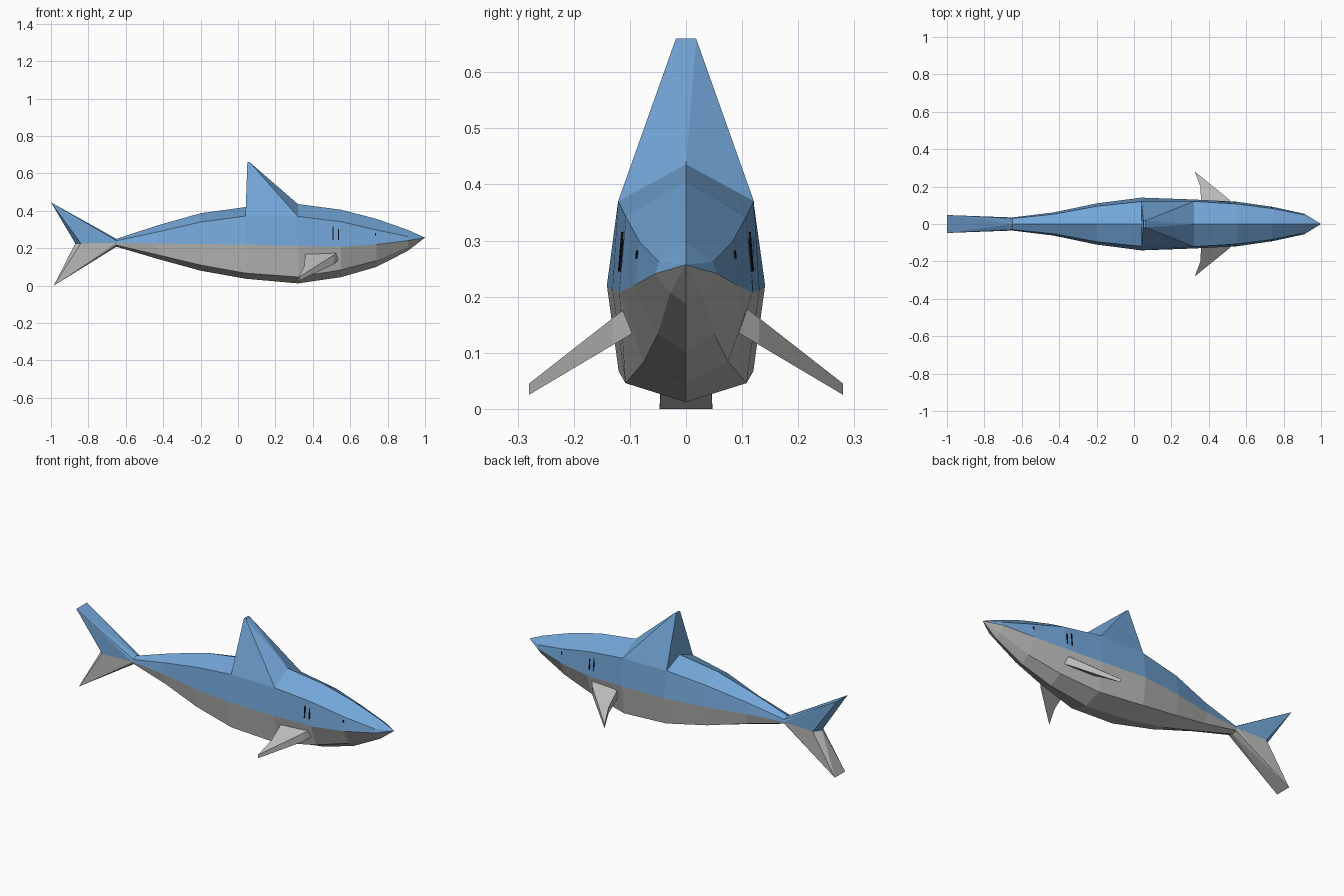
import bpy, bmesh
from mathutils import Vector

if "Cube" in bpy.data.objects:
    bpy.data.objects.remove(bpy.data.objects["Cube"])


def material(name, rgb):
    m = bpy.data.materials.new(name)
    m.diffuse_color = (*rgb, 1)
    m.use_nodes = True
    m.node_tree.nodes["Principled BSDF"].inputs["Base Color"].default_value = m.diffuse_color
    return m


BLUE = material("back blue", (0.17, 0.38, 0.68))
GREY = material("belly grey", (0.49, 0.49, 0.48))
BLACK = material("black", (0.004, 0.004, 0.004))


def finish(name, bm, *mats):
    bmesh.ops.recalc_face_normals(bm, faces=bm.faces)
    me = bpy.data.meshes.new(name)
    bm.to_mesh(me)
    bm.free()
    for m in mats:
        me.materials.append(m)
    ob = bpy.data.objects.new(name, me)
    bpy.context.collection.objects.link(ob)
    return ob


def both(points):
    """Points plus their mirror images across y = 0."""
    return points + [(x, -y, z) for x, y, z in points if y]


def hull(name, points, mat):
    bm = bmesh.new()
    for p in points:
        bm.verts.new(p)
    r = bmesh.ops.convex_hull(bm, input=bm.verts)
    bmesh.ops.delete(bm, geom=list(set(r["geom_interior"] + r["geom_unused"])),
                     context='VERTS')
    bmesh.ops.dissolve_limit(bm, angle_limit=0.01, verts=bm.verts, edges=bm.edges)
    return finish(name, bm, mat)


# Body sections: x, top z, shoulder y z, middle y z, lower y z, keel z
SECTIONS = [
    (-0.65, 0.250, 0.030, 0.240, 0.035, 0.228, 0.030, 0.216, 0.208),
    (-0.43, 0.322, 0.052, 0.287, 0.062, 0.225, 0.050, 0.165, 0.143),
    (-0.20, 0.387, 0.095, 0.340, 0.110, 0.222, 0.092, 0.110, 0.080),
    (0.04, 0.420, 0.120, 0.372, 0.141, 0.220, 0.120, 0.067, 0.037),
    (0.32, 0.436, 0.121, 0.370, 0.131, 0.212, 0.108, 0.046, 0.012),
    (0.55, 0.406, 0.107, 0.342, 0.119, 0.208, 0.075, 0.084, 0.045),
    (0.74, 0.357, 0.083, 0.298, 0.092, 0.220, 0.050, 0.134, 0.100),
    (0.91, 0.297, 0.048, 0.262, 0.055, 0.241, 0.028, 0.207, 0.187),
]

# Body: lofted octagons closing on the nose point
bm = bmesh.new()
rings = []
for x, top, sy, sz, my, mz, ly, lz, keel in SECTIONS:
    half = [(sy, sz), (my, mz), (ly, lz)]
    pts = [(0, top)] + half + [(0, keel)] + [(-y, z) for y, z in reversed(half)]
    rings.append([bm.verts.new((x, y, z)) for y, z in pts])
nose = bm.verts.new((1, 0, 0.257))
for j in range(8):
    k = (j + 1) % 8
    index = 1 if 2 <= j <= 5 else 0      # lower half is the grey belly
    for a, b in zip(rings, rings[1:]):
        bm.faces.new((a[j], a[k], b[k], b[j])).material_index = index
    bm.faces.new((rings[-1][j], rings[-1][k], nose)).material_index = index
bm.faces.new(rings[0])
finish("body", bm, BLUE, GREY)

# Dorsal fin, as wide as the shoulders at its root
hull("dorsal_fin", both([(0.32, 0, 0.436), (0.32, 0.121, 0.37), (0.04, 0.12, 0.372),
                         (0.05, 0.018, 0.66), (0.062, 0.018, 0.66)]), BLUE)

# Tail lobes meeting at the notch
notch = [(-0.87, 0, 0.226), (-0.84, 0.042, 0.226), (-0.65, 0.035, 0.228)]
hull("upper_tail_lobe", both(notch + [(-0.65, 0, 0.25), (-0.65, 0.03, 0.24),
                                      (-1, 0.048, 0.445)]), BLUE)
hull("lower_tail_lobe", both(notch + [(-0.65, 0, 0.208), (-0.65, 0.03, 0.216),
                                      (-0.985, 0.047, 0.0)]), GREY)

# Pectoral fins: swept plan outline with a sloping, tapering thickness
PLAN = [(0.54, 0.09), (0.51, 0.13), (0.325, 0.28), (0.355, 0.20), (0.36, 0.09)]
for side, sign in (("left", 1), ("right", -1)):
    bm = bmesh.new()
    upper, lower = [], []
    for x, y in PLAN:
        t = (y - 0.12) / 0.16
        upper.append(bm.verts.new((x, sign * y, 0.17 - 0.125 * t)))
        lower.append(bm.verts.new((x, sign * y, 0.12 - 0.095 * t)))
    bm.faces.new(upper)
    bm.faces.new(lower)
    for i in range(len(PLAN)):
        k = (i + 1) % len(PLAN)
        bm.faces.new((upper[i], upper[k], lower[k], lower[i]))
    finish(side + "_pectoral_fin", bm, GREY)


def flank(x, z):
    """Half width of the upper flank at x, z."""
    for a, b in zip(SECTIONS, SECTIONS[1:]):
        if a[0] <= x <= b[0]:
            t = (x - a[0]) / (b[0] - a[0])
            sy, sz, my, mz = (a[i] + (b[i] - a[i]) * t for i in range(2, 6))
            return my + (sy - my) * (z - mz) / (sz - mz)


# Gill slits and eyes: thin black plates on the flanks
MARKS = [("front_gill", 0.537, 0.006, 0.245, 0.303), ("rear_gill", 0.508, 0.006, 0.245, 0.315),
         ("eye", 0.735, 0.006, 0.268, 0.282)]
for name, x, w, z0, z1 in MARKS:
    for side, sign in (("left", 1), ("right", -1)):
        pts = [(px, sign * (flank(px, z) + d), z) for px in (x - w / 2, x + w / 2)
               for z in (z0, z1) for d in (-0.003, 0.003)]
        hull(side + "_" + name, pts, BLACK)
